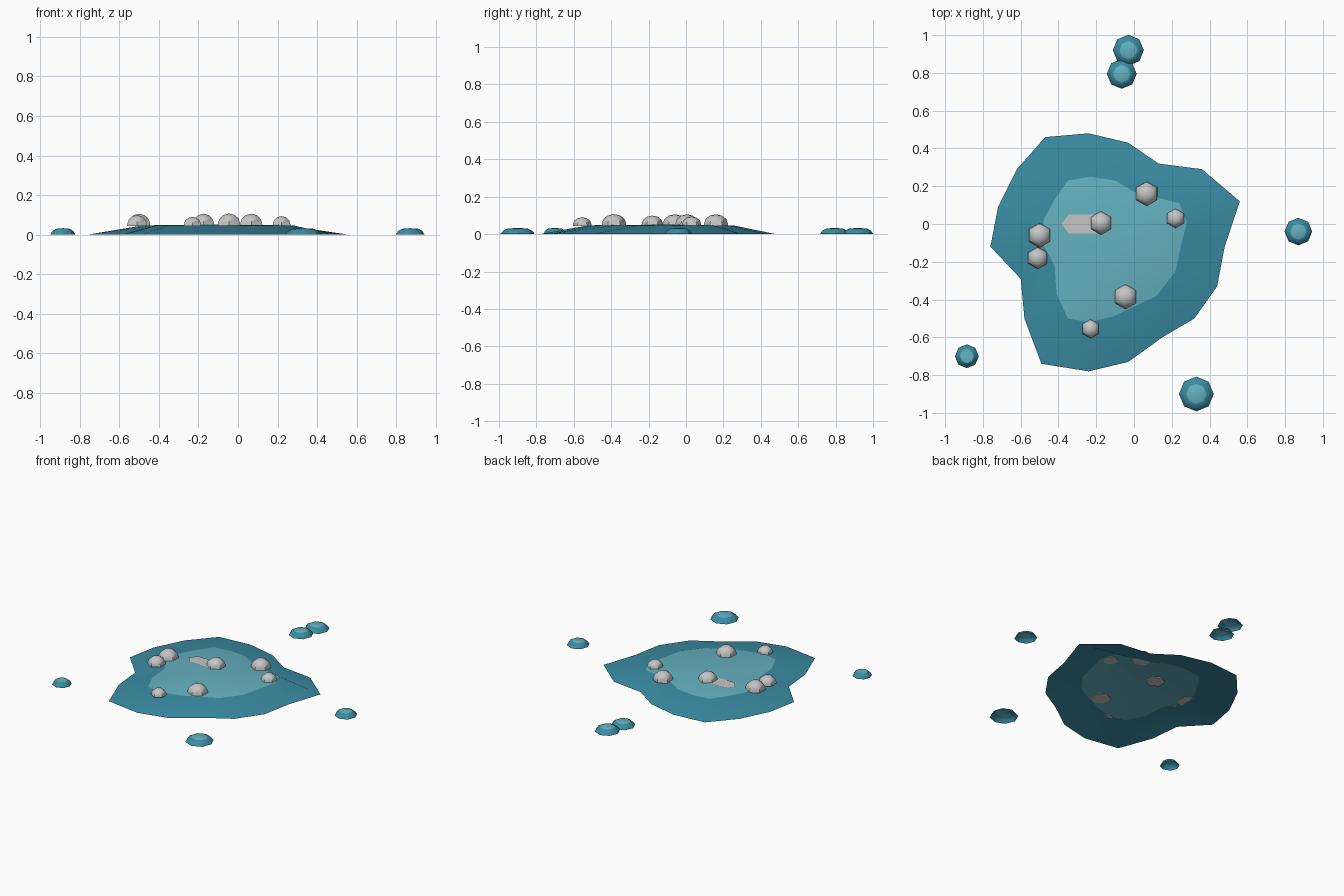
import bpy, bmesh
from math import sin, cos, pi

cube = bpy.data.objects.get("Cube")
if cube:
    bpy.data.objects.remove(cube)


def material(name, r, g, b):
    m = bpy.data.materials.new(name)
    m.use_nodes = True
    m.diffuse_color = (r, g, b, 1)
    bsdf = next(n for n in m.node_tree.nodes if n.type == 'BSDF_PRINCIPLED')
    bsdf.inputs["Base Color"].default_value = (r, g, b, 1)
    bsdf.inputs["Roughness"].default_value = 0.8
    return m


DEEP = material("deep_teal", 0.042, 0.262, 0.366)
PALE = material("pale_teal", 0.127, 0.44, 0.53)
GREY = material("light_grey", 0.56, 0.56, 0.56)


def finish(name, bm, mats, angle):
    mesh = bpy.data.meshes.new(name)
    bm.to_mesh(mesh)
    bm.free()
    for m in mats:
        mesh.materials.append(m)
    ob = bpy.data.objects.new(name, mesh)
    bpy.context.collection.objects.link(ob)
    bpy.ops.object.select_all(action='DESELECT')
    ob.select_set(True)
    bpy.context.view_layer.objects.active = ob
    bpy.ops.object.shade_smooth_by_angle(angle=angle)
    return ob


def skirt(bm, lower, upper, mat=0):
    """Quads between two rings of equal length."""
    n = len(lower)
    for i in range(n):
        j = (i + 1) % n
        bm.faces.new((lower[i], lower[j], upper[j], upper[i])).material_index = mat


def fan(bm, ring, tip, mat=0):
    for i, v in enumerate(ring):
        bm.faces.new((v, ring[(i + 1) % len(ring)], tip)).material_index = mat


def dome(name, x, y, z, radius, height, sides, profile, mats, pale_from, closed, angle):
    """Faceted dome; profile holds (radius, height) fractions below the tip."""
    bm = bmesh.new()
    rings = []
    for fr, fz in profile:
        rings.append([bm.verts.new((x + fr * radius * cos(pi / 2 + 2 * pi * i / sides),
                                    y + fr * radius * sin(pi / 2 + 2 * pi * i / sides),
                                    z + fz * height)) for i in range(sides)])
    for k in range(len(rings) - 1):
        skirt(bm, rings[k], rings[k + 1], int(k >= pale_from))
    tip = bm.verts.new((x, y, z + height))
    fan(bm, rings[-1], tip, int(len(rings) > pale_from))
    if closed:
        bm.faces.new(rings[0][::-1])
    return finish(name, bm, mats, angle)


# Puddle: sloping outer rim and pale, nearly flat middle, open below
rim = [(-.47, .46), (-.24, .48), (-.03, .43), (.13, .32), (.36, .29), (.56, .12),
       (.48, -.12), (.44, -.33), (.32, -.5), (.15, -.6), (-.03, -.73), (-.24, -.78),
       (-.49, -.74), (-.58, -.5), (-.6, -.29), (-.76, -.12), (-.72, .09), (-.62, .29)]
middle = [(-.35, .23), (-.23, .25), (-.1, .23), (0, .17), (.12, .14), (.24, .11),
          (.28, .01), (.25, -.11), (.22, -.25), (.12, -.38), (-.11, -.49), (-.24, -.52),
          (-.35, -.5), (-.41, -.37), (-.42, -.22), (-.48, -.11), (-.48, .02), (-.42, .13)]
bm = bmesh.new()
outer = [bm.verts.new((x, y, 0)) for x, y in reversed(rim)]
inner = [bm.verts.new((x, y, .047)) for x, y in reversed(middle)]
skirt(bm, outer, inner)
fan(bm, inner, bm.verts.new((-.15, -.12, .051)), 1)
finish("puddle", bm, [DEEP, PALE], pi / 6)

# Pebbles resting in the puddle
PEBBLE = [(1, 0), (.97, .25), (.84, .6), (.5, .88)]
pebbles = [(-.175, .005, .063, .062), (.067, .16, .065, .062), (.22, .03, .052, .05),
           (-.5, -.06, .065, .062), (-.51, -.18, .058, .055), (-.045, -.385, .066, .063),
           (-.23, -.555, .05, .046)]
for i, (x, y, r, h) in enumerate(pebbles):
    dome(f"pebble_{i + 1}", x, y, .044, r, h, 6, PEBBLE, [GREY], 9, True, pi / 4)
for ob in bpy.data.objects:
    if ob.name.startswith("pebble"):
        for p in ob.data.polygons:
            p.material_index = 0

# Flat stone lying beside the middle pebble
bm = bmesh.new()
outline = [(-.385, 0), (-.345, -.05), (-.2, -.05), (-.16, 0), (-.2, .05), (-.345, .05)]
bm.faces.new([bm.verts.new((x, y, .0535)) for x, y in outline])
finish("flat_stone", bm, [GREY], pi / 6)

# Splash drops scattered around, open below
DROP = [(1, 0), (.84, .55), (.58, .9)]
drops = [(-.03, .92, .082), (-.065, .795, .079), (.87, -.04, .073),
         (-.885, -.7, .063), (.33, -.9, .092)]
for i, (x, y, r) in enumerate(drops):
    dome(f"drop_{i + 1}", x, y, 0, r, .033, 8, DROP, [DEEP, PALE], 2, False, pi / 6)
